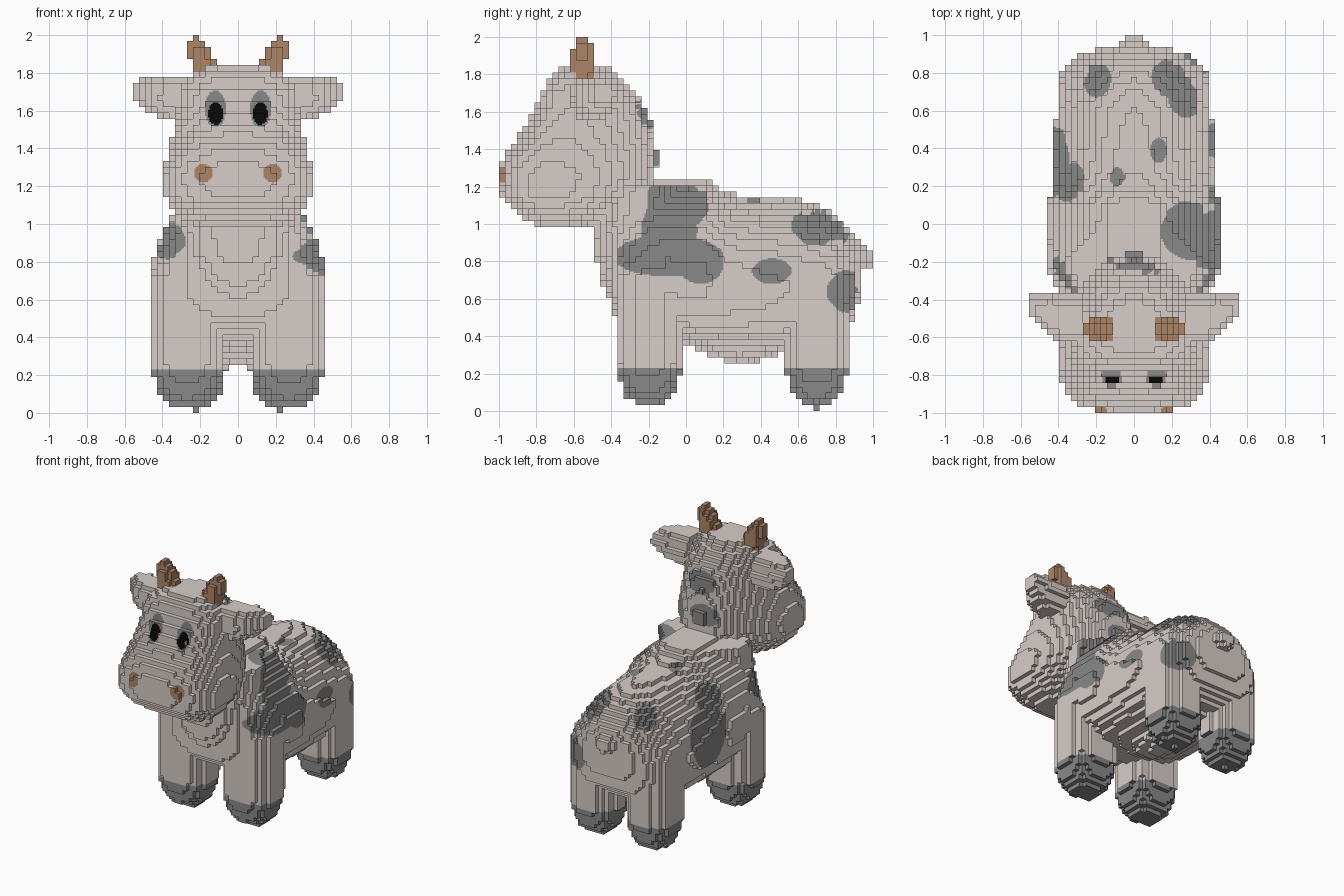
import bpy
import bmesh
from mathutils import Vector

cube = bpy.data.objects.get("Cube")
if cube:
    bpy.data.objects.remove(cube, do_unlink=True)

CELL = 2 / 63  # edge length of one block
HALF_WIDTH, LENGTH = 18, 63


# ---------- colours ----------
def make_material(name, colour):
    mat = bpy.data.materials.new(name)
    mat.use_nodes = True
    mat.diffuse_color = (*colour, 1)
    mat.node_tree.nodes["Principled BSDF"].inputs["Base Color"].default_value = (*colour, 1)
    return mat


MATERIALS = [
    make_material("pale_hide", (.68, .61, .58)),
    make_material("grey_patch", (.25, .25, .25)),
    make_material("tan_horn", (.42, .235, .135)),
    make_material("black_eye", (.003, .003, .003)),
]
HIDE, PATCH, TAN, BLACK = range(4)


# ---------- solid shapes, described as inside tests ----------
def loft(axis, stations, low_power, high_power, bias=.5):
    """Superellipse sections (t, u0, u1, v0, v1) blended along an axis."""
    ua, va = [a for a in range(3) if a != axis]

    def inside(p):
        t = p[axis]
        if not stations[0][0] <= t <= stations[-1][0]:
            return False
        for a, b in zip(stations, stations[1:]):
            if t <= b[0]:
                f = (t - a[0]) / (b[0] - a[0])
                u0, u1, v0, v1 = [m + (n - m) * f for m, n in zip(a[1:], b[1:])]
                break
        centre = v0 + (v1 - v0) * bias
        high = p[va] > centre
        reach, power = (v1 - centre, high_power) if high else (centre - v0, low_power)
        u = abs(p[ua] - (u0 + u1) / 2) / ((u1 - u0) / 2)
        return u ** power + (abs(p[va] - centre) / reach) ** power <= 1
    return inside


def symmetric(rows):
    return [(t, -w, w, lo, hi) for t, w, lo, hi in rows]


def ellipsoid(centre, radii):
    def inside(p):
        return sum(((a - c) / r) ** 2 for a, c, r in zip(p, centre, radii)) <= 1
    return inside


def leg(cx, cy, rx, ry, foot):
    profile = foot + [(.08, .72), (.13, .86), (.2, .97), (.26, 1), (.72, 1), (.8, .88), (.9, .4)]
    return loft(2, [(z, cx - rx * s, cx + rx * s, cy - ry * s, cy + ry * s)
                    for z, s in profile], 2.6, 2.6)


def horn(p):
    base, tip = Vector((.165, -.556, 1.8)), Vector((.222, -.55, 1.94))
    line = tip - base
    f = max(0, min(1, (Vector(p) - base).dot(line) / line.length_squared))
    return (Vector(p) - base - line * f).length <= .072 - .018 * f


head = loft(2, symmetric([
    (.98, .2, -.79, -.5), (1.03, .3, -.87, -.4), (1.08, .345, -.94, -.3),
    (1.15, .39, -.99, -.22), (1.25, .4, -1, -.17), (1.33, .38, -.985, -.15),
    (1.42, .36, -.94, -.16), (1.5, .335, -.87, -.18), (1.6, .32, -.82, -.2),
    (1.7, .305, -.78, -.27), (1.78, .26, -.73, -.36), (1.84, .15, -.66, -.42),
]), 2.9, 1.9, .35)

chest = loft(2, symmetric([
    (.48, .1, -.34, 0), (.58, .19, -.4, 0), (.7, .25, -.455, 0),
    (.85, .3, -.49, 0), (1, .33, -.49, 0), (1.2, .33, -.42, 0),
]), 2.3, 2)

body = loft(1, symmetric([
    (-.4, .24, .53, 1.15), (-.35, .35, .47, 1.22), (-.25, .42, .42, 1.25),
    (-.1, .45, .38, 1.25), (.1, .45, .35, 1.25), (.2, .43, .34, 1.18),
    (.3, .425, .34, 1.15), (.6, .41, .34, 1.13), (.7, .4, .36, 1.1), (.82, .37, .4, 1.03),
    (.9, .28, .48, .95), (.94, .15, .66, .89),
]), 3, 1.85, .42)

ear = loft(0, [
    (.26, -.62, -.38, 1.54, 1.79), (.38, -.62, -.38, 1.55, 1.79),
    (.46, -.58, -.38, 1.58, 1.79), (.52, -.52, -.38, 1.63, 1.76),
    (.56, -.47, -.38, 1.66, 1.73),
], 2.1, 2.1)

# Name, inside test, whether the part comes as a left and right pair
PARTS = [
    ("horn", horn, True),
    ("head", head, False),
    ("ear", ear, True),
    ("front_leg", leg(.27, -.195, .185, .175, [(.033, .4), (.05, .53)]), True),
    ("back_leg", leg(.23, .698, .17, .17, [(0, .07), (.03, .12), (.04, .48)]), True),
    ("chest", chest, False),
    ("body", body, False),
    ("tail", ellipsoid((0, .94, .82), (.08, .07, .06)), False),
    ("udder", ellipsoid((0, .29, .4), (.18, .27, .14)), False),
]

# ---------- painted patches ----------
BODY_PATCHES = [ellipsoid(c, r) for c, r in [
    ((.32, -.04, 1.13), (.2, .17, .17)),    # left shoulder
    ((.4, -.09, .97), (.25, .15, .2)),
    ((.42, -.1, .83), (.28, .3, .11)),
    ((.45, .08, .78), (.2, .12, .1)),
    ((.44, .46, .75), (.12, .11, .07)),     # left flank
    ((.19, .77, 1), (.1, .11, .15)),        # left rump
    ((.28, .68, 1), (.11, .12, .13)),
    ((.34, .88, .64), (.14, .14, .12)),     # left thigh
    ((.13, .39, 1.14), (.045, .07, .1)),    # back
    ((-.09, .25, 1.16), (.04, .05, .1)),
    ((-.2, .77, 1.04), (.08, .1, .15)),     # right rump
    ((-.34, .22, .98), (.1, .11, .12)),     # right flank
    ((-.44, .33, .78), (.12, .2, .25)),
    ((-.36, -.28, .91), (.12, .12, .1)),    # right shoulder
]]
HEAD_PATCHES = [ellipsoid(c, r) for c, r in [
    ((.03, -.2, 1.59), (.13, .12, .08)),
    ((-.03, -.17, 1.37), (.12, .08, .08)),
]]
EYE_RIM = ellipsoid((.12, -.82, 1.61), (.056, .2, .1))
EYE = ellipsoid((.118, -.84, 1.585), (.04, .2, .06))
NOSTRIL = ellipsoid((.185, -1, 1.27), (.052, .08, .052))


def colour_at(part, p, axis):
    mirrored = (abs(p[0]), p[1], p[2])
    if part == "horn":
        return TAN
    if part == "head":
        if NOSTRIL(mirrored):
            return TAN
        if axis and EYE(mirrored):
            return BLACK
        rim = axis and EYE_RIM(mirrored)
        return PATCH if rim or any(f(p) for f in HEAD_PATCHES) else HIDE
    if part.endswith("leg") and p[2] < .23:
        return PATCH
    if part in ("ear", "udder"):
        return HIDE
    return PATCH if any(f(p) for f in BODY_PATCHES) else HIDE


# ---------- fill the block grid ----------
def cell_centre(c):
    return Vector((c[0] * CELL, (c[1] + .5) * CELL - 1, (c[2] + .5) * CELL))


owner = {}
for i in range(HALF_WIDTH):
    for j in range(LENGTH):
        for k in range(LENGTH):
            point = tuple(cell_centre((i, j, k)))
            for name, inside, paired in PARTS:
                if inside(point):
                    owner[i, j, k] = owner[-i, j, k] = name
                    break


# ---------- skin the blocks of each part ----------
def add_face(bm, verts, part, centre, axis, side):
    u, v = Vector(), Vector()
    u[(axis + 1) % 3] = v[(axis + 2) % 3] = CELL / 2
    corners = [(-1, -1), (1, -1), (1, 1), (-1, 1)][::side]
    samples = {colour_at(part, centre + u * a + v * b, axis) for a, b in corners + [(0, 0)]}
    cuts = 1 if len(samples) == 1 else 4  # finer tiles along patch edges
    for m in range(cuts):
        for n in range(cuts):
            mid = centre + u * ((2 * m + 1) / cuts - 1) + v * ((2 * n + 1) / cuts - 1)
            ring = []
            for a, b in corners:
                co = mid + (u * a + v * b) / cuts
                key = tuple(round(x, 4) for x in co)
                if key not in verts:
                    verts[key] = bm.verts.new(co)
                ring.append(verts[key])
            bm.faces.new(ring).material_index = colour_at(part, mid, axis)


def build(label, part, cells):
    bm, verts = bmesh.new(), {}
    for c in cells:
        for axis in range(3):
            for side in (-1, 1):
                near = list(c)
                near[axis] += side
                if tuple(near) not in owner:
                    centre = cell_centre(c)
                    centre[axis] += side * CELL / 2
                    add_face(bm, verts, part, centre, axis, side)
    mesh = bpy.data.meshes.new(label)
    bm.to_mesh(mesh)
    bm.free()
    for mat in MATERIALS:
        mesh.materials.append(mat)
    bpy.context.collection.objects.link(bpy.data.objects.new(label, mesh))


for name, inside, paired in PARTS:
    cells = [c for c, part in owner.items() if part == name]
    if paired:
        build("left_" + name, name, [c for c in cells if c[0] > 0])
        build("right_" + name, name, [c for c in cells if c[0] < 0])
    else:
        build(name, name, cells)
